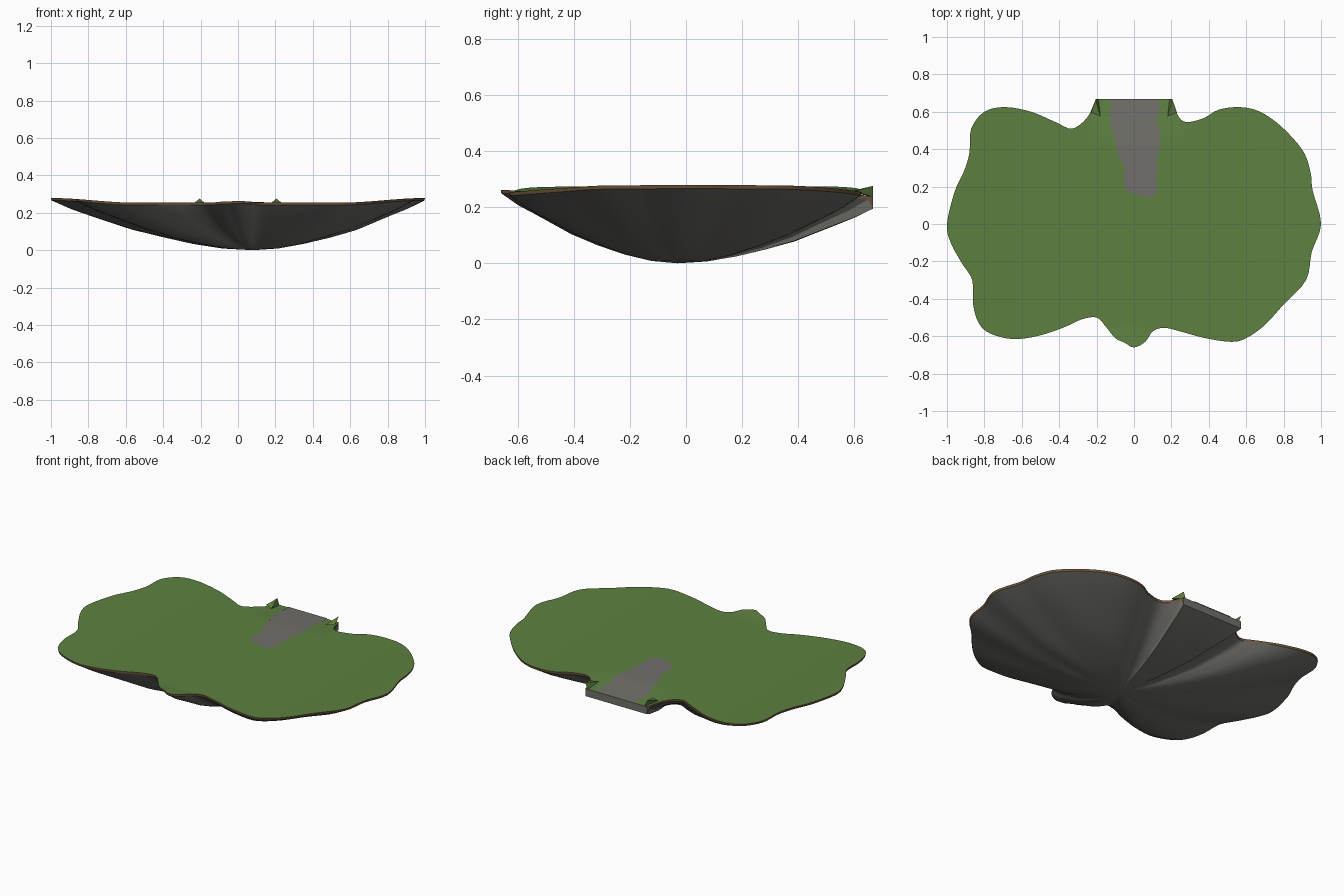
import bpy, bmesh, math
from mathutils import Vector
from mathutils.geometry import interpolate_bezier

cube = bpy.data.objects.get("Cube")
if cube:
    bpy.data.objects.remove(cube)


def make_material(name, color):
    mat = bpy.data.materials.new(name)
    mat.use_nodes = True
    mat.diffuse_color = (*color, 1)
    bsdf = mat.node_tree.nodes["Principled BSDF"]
    bsdf.inputs["Base Color"].default_value = (*color, 1)
    bsdf.inputs["Roughness"].default_value = 0.9
    return mat


GRASS = make_material("grass green", (0.112, 0.216, 0.053))
STONE = make_material("grey stone", (0.165, 0.162, 0.145))
SOIL = make_material("brown soil", (0.16, 0.09, 0.045))


def make_object(name, bm, mats, angle=None):
    bmesh.ops.recalc_face_normals(bm, faces=bm.faces)
    mesh = bpy.data.meshes.new(name)
    bm.to_mesh(mesh)
    bm.free()
    obj = bpy.data.objects.new(name, mesh)
    bpy.context.collection.objects.link(obj)
    for mat in mats:
        mesh.materials.append(mat)
    if angle:
        bpy.ops.object.select_all(action="DESELECT")
        obj.select_set(True)
        bpy.context.view_layer.objects.active = obj
        bpy.ops.object.shade_smooth_by_angle(angle=math.radians(angle))
    return obj


def smoothstep(value, low, high):
    t = min(max((value - low) / (high - low), 0), 1)
    return t * t * (3 - 2 * t)


def ground_height(x, y):
    """Level ground, lifted at both ends and sloping down to the gate."""
    lift = 0.025 * smoothstep(abs(x), 0.55, 1)
    front = 0.008 * smoothstep(-y, 0.55, 0.66) * (1 - smoothstep(abs(x), 0.1, 0.3))
    dip = 0.014 * min(max((y - 0.45) / 0.2, 0), 1) * (1 - smoothstep(abs(x), 0.2, 0.3))
    return 0.254 + lift + front - dip


# Shoreline, anticlockwise from one gate corner to the other
SHORE = [
    (-.205, .667), (-.25, .57), (-.33, .51), (-.42, .545), (-.55, .6), (-.69, .625),
    (-.8, .6), (-.87, .51), (-.88, .38), (-.91, .28), (-.96, .17), (-1, 0),
    (-.98, -.1), (-.92, -.21), (-.865, -.3), (-.86, -.43), (-.83, -.53), (-.77, -.585),
    (-.65, -.615), (-.52, -.6), (-.38, -.555), (-.28, -.51), (-.2, -.5), (-.15, -.55),
    (-.1, -.61), (-.05, -.635), (0, -.66), (.06, -.63), (.1, -.575), (.16, -.555),
    (.25, -.575), (.38, -.61), (.52, -.63), (.6, -.61), (.7, -.54), (.8, -.43),
    (.92, -.3), (.95, -.15), (1, 0), (.955, .18), (.945, .27), (.91, .38),
    (.83, .48), (.74, .56), (.65, .61), (.55, .625), (.45, .61), (.37, .565),
    (.28, .545), (.235, .58), (.205, .667)]


def smooth_chain(points, steps):
    pts = [Vector(p) for p in points]
    last = len(pts) - 1
    result = []
    for i in range(last):
        a, b = pts[i], pts[i + 1]
        before, after = pts[max(i - 1, 0)], pts[min(i + 2, last)]
        curve = interpolate_bezier(a, a + (b - before) / 6, b - (after - a) / 6, b, steps + 1)
        result += [Vector((p[0], p[1])) for p in curve[:-1]]
    return result + [pts[-1]]


outline = smooth_chain(SHORE, 4)
gate_start, gate_end = outline[-1], outline[0]
outline += [gate_start.lerp(gate_end, k / 8) for k in range(1, 8)]
COUNT = len(outline)


def is_gate(p):
    return abs(p.x) < 0.21 and p.y > 0.655


def bridge(bm, outer, inner):
    return [bm.faces.new((outer[i], outer[(i + 1) % COUNT],
                          inner[(i + 1) % COUNT], inner[i])) for i in range(COUNT)]


def close(bm, ring, tip):
    for i in range(COUNT):
        bm.faces.new((ring[i], ring[(i + 1) % COUNT], tip))


# Grass surface from shrinking copies of the shoreline
bm = bmesh.new()
previous = None
for k in range(20):
    scale = 1 - k / 20
    ring = [bm.verts.new((*(p * scale), ground_height(*(p * scale)))) for p in outline]
    if previous:
        bridge(bm, previous, ring)
    previous = ring
close(bm, previous, bm.verts.new((0, 0, ground_height(0, 0))))
make_object("grass_surface", bm, [GRASS], 40)

# Rock underside with a soil rim
bm = bmesh.new()
APEX = Vector((0.08, -0.03))
top_ring = [bm.verts.new((*p, ground_height(*p))) for p in outline]


def rim_height(p):
    return 0.195 if is_gate(p) else ground_height(*p) - 0.013


previous = [bm.verts.new((*(p if is_gate(p) else p * 0.997), rim_height(p))) for p in outline]
for i, face in enumerate(bridge(bm, top_ring, previous)):
    face.material_index = 0 if is_gate(outline[i]) else 1
for scale, depth in [(.9, .83), (.8, .69), (.6, .41), (.45, .26), (.3, .13), (.15, .035)]:
    ring = []
    for i, p in enumerate(outline):
        q = APEX.lerp(p, scale)
        angle = math.atan2(p.y, p.x)
        rough = 1 + 0.05 * math.sin(angle * 11 + scale * 9) * (1 - scale)
        ring.append(bm.verts.new((*q, rim_height(p) * depth * rough)))
    bridge(bm, previous, ring)
    previous = ring
close(bm, previous, bm.verts.new((*APEX, 0)))
make_object("rock_underside", bm, [STONE, SOIL], 25)

# Worn path: rows of (y, left edge, right edge)
ROWS = [(.668, -.13, .13), (.6, -.125, .14), (.55, -.13, .118), (.5, -.115, .14),
        (.45, -.1, .14), (.4, -.095, .14), (.35, -.075, .12), (.3, -.05, .13),
        (.25, -.055, .115), (.2, -.05, .125), (.17, -.03, .12), (.142, .06, .09)]
bm = bmesh.new()
previous = None
for y, left, right in ROWS:
    row = []
    for k in range(5):
        x = left + (right - left) * k / 4
        row.append(bm.verts.new((x, y, ground_height(x, y) + 0.003)))
    if previous:
        for k in range(4):
            bm.faces.new((previous[k], row[k], row[k + 1], previous[k + 1]))
    previous = row
make_object("stone_path", bm, [STONE], 40)

# Small raised banks on both sides of the gate
for name, side in (("left_bank", 1), ("right_bank", -1)):
    bm = bmesh.new()
    corners = [(.205, .667, .276), (.23, .595, .256), (.18, .575, .254), (.19, .667, .238)]
    peak, outer, inner, foot = [bm.verts.new((x * side, y, z)) for x, y, z in corners]
    for tri in ((peak, outer, inner), (peak, inner, foot),
                (peak, foot, outer), (outer, foot, inner)):
        bm.faces.new(tri)
    make_object(name, bm, [GRASS])
